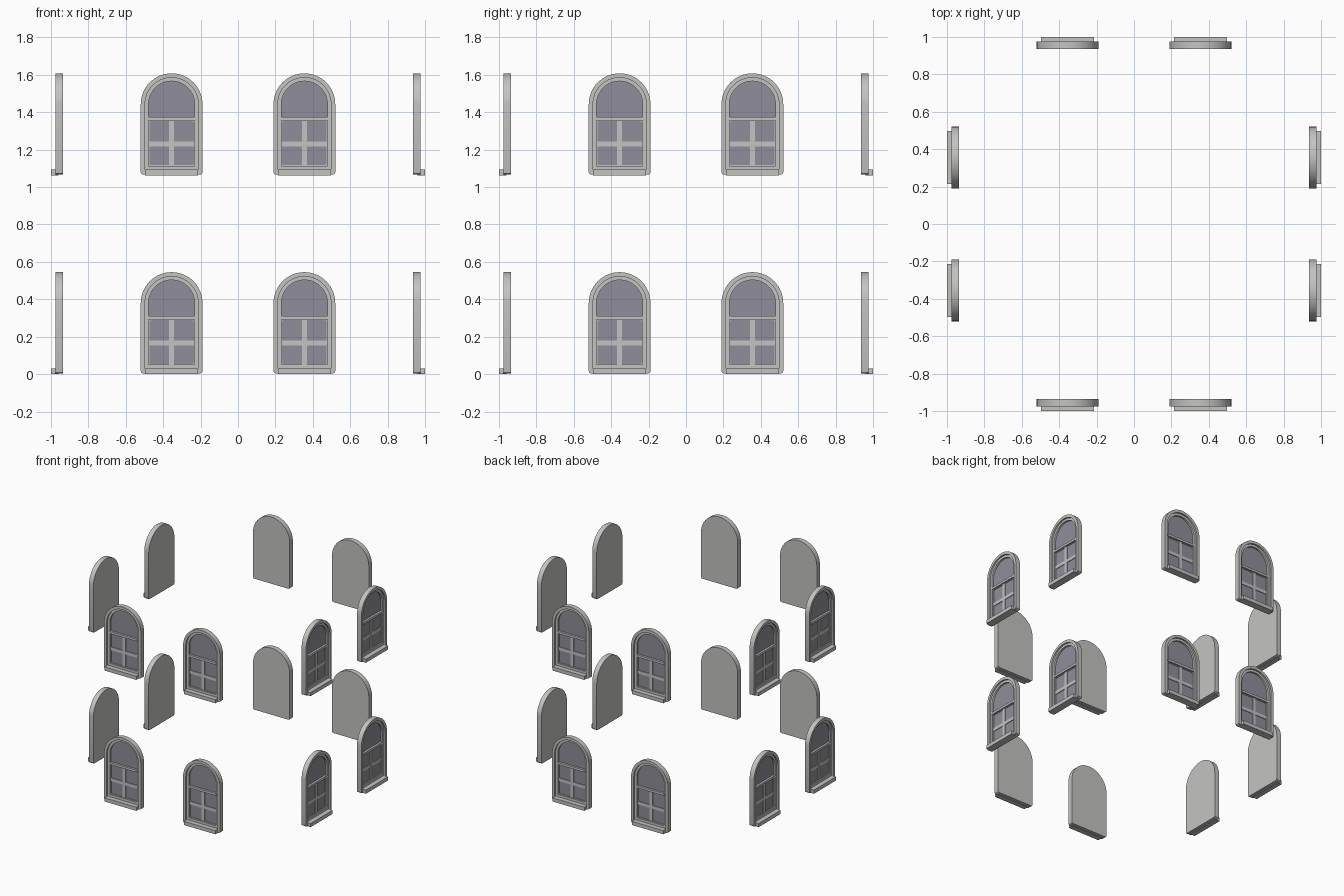
import bpy, bmesh, math
from mathutils import Matrix, Vector

if "Cube" in bpy.data.objects:
    bpy.data.objects.remove(bpy.data.objects["Cube"], do_unlink=True)


def material(name, rgb):
    m = bpy.data.materials.new(name)
    m.use_nodes = True
    m.diffuse_color = (*rgb, 1)
    m.node_tree.nodes["Principled BSDF"].inputs["Base Color"].default_value = (*rgb, 1)
    return m


STONE = material("pale grey stone", (0.55, 0.55, 0.54))
GLASS = material("grey violet glass", (0.28, 0.27, 0.32))

SPRING = 0.38   # height where the arch begins
BACK, FACE, STEP, PANE = -0.935, -0.975, -0.962, -0.948


def arc(cx, cz, r, start, end, n):
    angles = [math.radians(start + (end - start) * i / n) for i in range(n + 1)]
    return [(cx + r * math.cos(a), cz + r * math.sin(a)) for a in angles]


def arch(r, bottom, corner):
    """Arched outline with rounded lower corners."""
    return (arc(0, SPRING, r, 0, 180, 32)
            + arc(corner - r, bottom + corner, corner, 180, 270, 3)
            + arc(r - corner, bottom + corner, corner, 270, 360, 3))


def rounded_rect(w, z0, z1, c):
    return (arc(w - c, z1 - c, c, 0, 90, 4) + arc(c - w, z1 - c, c, 90, 180, 4)
            + arc(c - w, z0 + c, c, 180, 270, 4) + arc(w - c, z0 + c, c, 270, 360, 4))


def finish(bm, name):
    mesh = bpy.data.meshes.new(name)
    bm.to_mesh(mesh)
    bm.free()
    mesh.materials.append(STONE)
    mesh.materials.append(GLASS)
    for p in mesh.polygons:
        p.use_smooth = True
    mesh.set_sharp_from_angle(angle=math.radians(30))
    return mesh


def loft(name, rings, capped):
    """Join successive (outline, y) rings; the last cap is the glass."""
    bm = bmesh.new()
    loops = [[bm.verts.new((x, y, z)) for x, z in pts] for pts, y in rings]
    for a, b in zip(loops, loops[1:]):
        for i in range(len(a)):
            j = (i + 1) % len(a)
            bm.faces.new((a[i], a[j], b[j], b[i]))
    if capped:
        bm.faces.new(loops[0])
        bm.faces.new(loops[-1]).material_index = 1
        bmesh.ops.recalc_face_normals(bm, faces=bm.faces)
    return finish(bm, name)


def boxes(name, *spans):
    """Boxes given as (half width, near y, far y, low z, high z)."""
    bm = bmesh.new()
    for w, y0, y1, z0, z1 in spans:
        mat = (Matrix.Translation((0, (y0 + y1) / 2, (z0 + z1) / 2))
               @ Matrix.Diagonal((2 * w, abs(y1 - y0), z1 - z0, 1)))
        bmesh.ops.create_cube(bm, size=1, matrix=mat)
    return finish(bm, name)


# Stepped arched surround with a flat back and recessed glass
outer, middle, inner = arch(0.165, 0.004, 0.012), arch(0.142, 0.03, 0.002), arch(0.123, 0.05, 0.002)
frame = loft("window_frame", [(outer, BACK), (outer, FACE), (middle, FACE),
                              (middle, STEP), (inner, STEP), (inner, PANE)], True)

# Thin lower sash with rounded pane corners
sash = loft("lower_sash", [(rounded_rect(0.123, 0.05, 0.294, 0.001), PANE - 0.004),
                           (rounded_rect(0.119, 0.054, 0.29, 0.012), PANE - 0.004),
                           (rounded_rect(0.119, 0.054, 0.29, 0.012), PANE)], False)

# Projecting sill, transom below the arch, and crossed glazing bars
sill = boxes("sill", (0.142, -0.96, -1.0, 0, 0.03))
transom = boxes("transom", (0.124, -0.94, -0.965, 0.293, 0.311))
bars = boxes("glazing_bars", (0.0135, -0.944, -0.954, 0.052, 0.294),
             (0.119, -0.944, -0.953, 0.154, 0.18))

# Two windows on each of four sides, on two storeys
for storey, z in (("lower", 0), ("upper", 1.063)):
    for turn, side in enumerate(("front", "left", "back", "right")):
        for place, x in (("a", -0.355), ("b", 0.355)):
            for mesh in (frame, sash, sill, transom, bars):
                ob = bpy.data.objects.new(f"{storey}_{side}_{place}_{mesh.name}", mesh)
                spin = Matrix.Rotation(turn * math.pi / 2, 4, "Z")
                ob.matrix_world = spin @ Matrix.Translation(Vector((x, 0, z)))
                bpy.context.collection.objects.link(ob)
